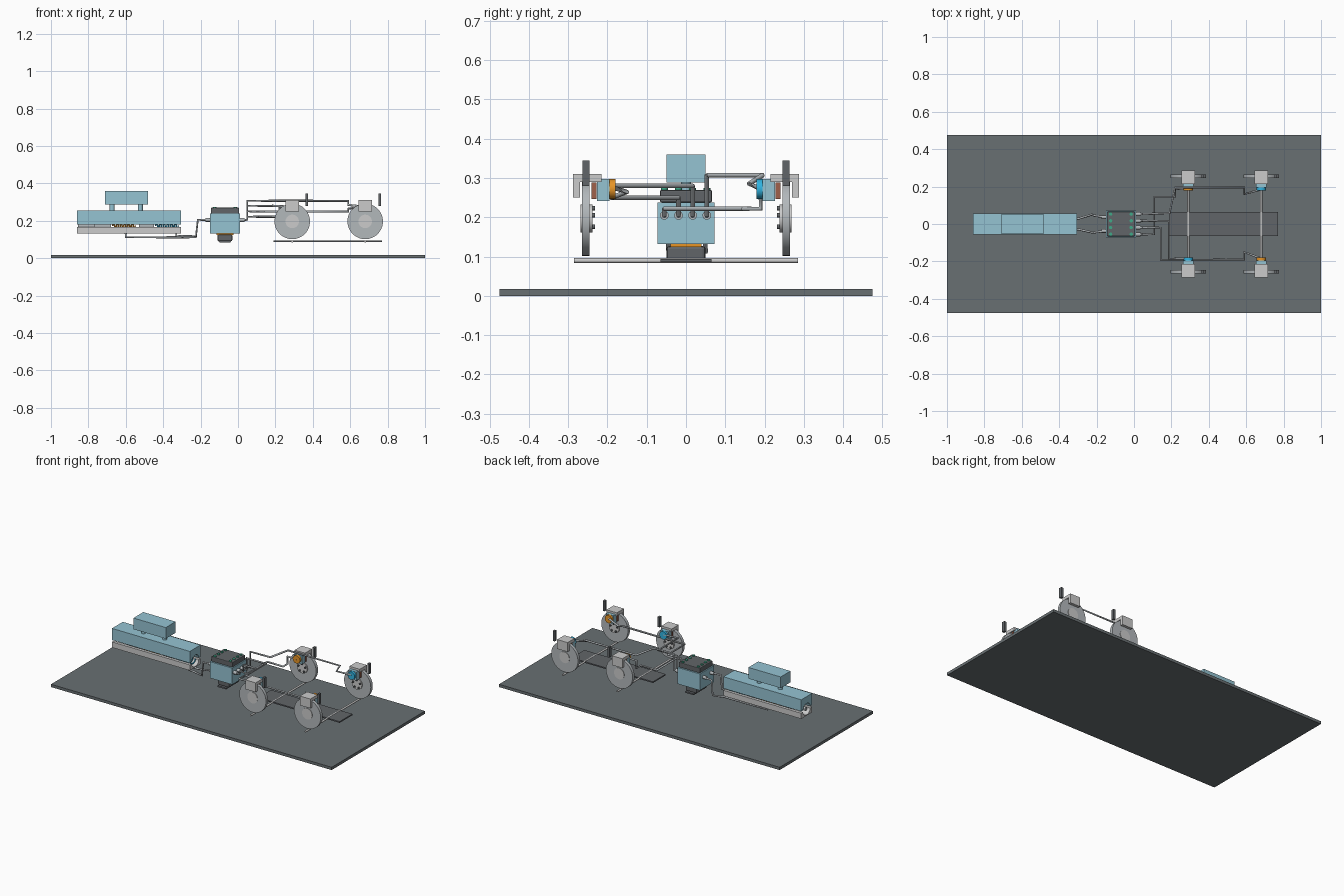
import bpy, math
from mathutils import Vector

if "Cube" in bpy.data.objects:
    bpy.data.objects.remove(bpy.data.objects["Cube"])


def mat(name, r, g, b):
    m = bpy.data.materials.new(name)
    m.diffuse_color = (r, g, b, 1)
    m.use_nodes = True
    m.node_tree.nodes["Principled BSDF"].inputs["Base Color"].default_value = m.diffuse_color
    return m


DARK = mat("dark_grey", .12, .13, .14)
BASE = mat("base_grey", .14, .16, .17)
BLUE = mat("pale_blue", .30, .55, .65)
ORANGE = mat("orange", .80, .30, .02)
CYAN = mat("cyan", .03, .45, .75)
BROWN = mat("brown", .35, .12, .07)
GREEN = mat("green", .05, .40, .25)
STEEL = mat("steel", .45, .48, .50)


def finish(o, name, m):
    o.name = name
    if m:
        o.data.materials.append(m)
    return o


def box(name, lo, hi, m=None, bevel=0):
    lo, hi = [[min(a, b) for a, b in zip(lo, hi)], [max(a, b) for a, b in zip(lo, hi)]]
    v = [(x, y, z) for x in (lo[0], hi[0]) for y in (lo[1], hi[1]) for z in (lo[2], hi[2])]
    f = [(0, 1, 3, 2), (4, 6, 7, 5), (0, 4, 5, 1), (2, 3, 7, 6), (0, 2, 6, 4), (1, 5, 7, 3)]
    me = bpy.data.meshes.new(name)
    me.from_pydata(v, [], f)
    o = bpy.data.objects.new(name, me)
    bpy.context.collection.objects.link(o)
    if bevel:
        b = o.modifiers.new("bevel", 'BEVEL')
        b.width, b.segments = bevel, 2
    return finish(o, name, m)


def rod(name, a, b, r, m=None, n=32):
    a, b = Vector(a), Vector(b)
    bpy.ops.mesh.primitive_cylinder_add(vertices=n, radius=r, depth=(b - a).length, location=(a + b) / 2)
    o = bpy.context.object
    o.rotation_euler = (b - a).to_track_quat('Z', 'Y').to_euler()
    bpy.ops.object.shade_smooth_by_angle()
    return finish(o, name, m)


def pipe(name, pts, r=.006, m=STEEL):
    c = bpy.data.curves.new(name, 'CURVE')
    c.dimensions = '3D'
    c.bevel_depth, c.bevel_resolution, c.use_fill_caps = r, 3, True
    s = c.splines.new('POLY')
    s.points.add(len(pts) - 1)
    for p, q in zip(s.points, pts):
        p.co = (*q, 1)
    o = bpy.data.objects.new(name, c)
    bpy.context.collection.objects.link(o)
    return finish(o, name, m)


def half_body(name, z_split, z_far, m):
    # block with a half-round bore along x
    r, s = .036, 1 if z_far > z_split else -1
    prof = [(-.055, z_split), (-.055, z_far), (.055, z_far), (.055, z_split)]
    prof += [(r * math.cos(i * math.pi / 12), z_split + s * r * .85 * math.sin(i * math.pi / 12)) for i in range(13)]
    n = len(prof)
    v = [(x, y, z) for x in (-.86, -.305) for y, z in prof]
    f = [tuple(range(n)), tuple(range(2 * n - 1, n - 1, -1))]
    f += [(i, i + n, (i + 1) % n + n, (i + 1) % n) for i in range(n)]
    if s < 0:
        f = [q[::-1] for q in f]
    me = bpy.data.meshes.new(name)
    me.from_pydata(v, [], f)
    o = bpy.data.objects.new(name, me)
    bpy.context.collection.objects.link(o)
    return finish(o, name, m)


# Base plate
box("base_plate", (-1, -.475, 0), (1, .475, .018), BASE)

# Master cylinder, cut open along the bore
half_body("cylinder_lower_half", .168, .132, None)
half_body("cylinder_upper_half", .18, .255, BLUE)
rod("push_rod", (-.855, 0, .174), (-.75, 0, .174), .012, STEEL)
for name, x0, x1, m in (("primary_piston", -.77, -.68, STEEL), ("secondary_piston", -.53, -.45, STEEL)):
    rod(name, (x0, 0, .174), (x1, 0, .174), .027, m)
for name, x0, m in (("primary_spring", -.67, ORANGE), ("secondary_spring", -.44, CYAN)):
    pipe(name, [(x0 + .12 * i / 72, .024 * math.cos(i * math.pi / 6), .174 + .024 * math.sin(i * math.pi / 6))
                for i in range(73)], .004, m)

# Fluid reservoir
box("reservoir", (-.71, -.05, .288), (-.48, .05, .36), BLUE)
for x in (-.673, -.522):
    rod("reservoir_port", (x, 0, .25), (x, 0, .29), .013, BLUE)

# Hydraulic control block
box("control_block", (-.15, -.073, .132), (.01, .073, .238), BLUE)
box("control_cover", (-.145, -.066, .238), (.006, .066, .270), DARK, .004)
box("motor_collar", (-.115, -.04, .125), (-.025, .04, .132), ORANGE)
box("pump_motor", (-.11, -.05, .09), (-.03, .05, .127), DARK, .008)
box("motor_foot", (-.10, -.065, .085), (-.04, .065, .094), DARK)
outlets = (-.055, -.019, .017, .053)
for y in outlets:
    rod("outlet_port", (.008, y, .205), (.035, y, .205), .011, STEEL, 16)
    for x in (-.125, -.015):
        rod("valve_cap", (x, y, .268), (x, y, .275), .009, GREEN, 16)
for y in (-.037, .037):
    rod("inlet_port", (-.175, y, .205), (-.148, y, .205), .010, STEEL, 16)

# Supply pipes from master cylinder to control block
pipe("primary_supply_pipe", [(-.6, .028, .14), (-.6, .028, .112), (-.30, .028, .112), (-.225, .05, .112),
                             (-.215, .045, .205), (-.15, .037, .205)])
pipe("secondary_supply_pipe", [(-.33, -.028, .14), (-.33, -.028, .118), (-.30, -.028, .118), (-.225, -.045, .118),
                               (-.215, -.045, .205), (-.15, -.037, .205)])

# Brake pipes to the four wheels
pipe("brake_pipe_a", [(.03, .053, .205), (.05, .053, .205), (.05, .053, .307), (.19, .058, .307), (.22, .195, .307),
                      (.59, .195, .307), (.59, .16, .285), (.68, .185, .275)])
pipe("brake_pipe_b", [(.03, -.055, .205), (.05, -.055, .205), (.05, -.055, .222), (.107, -.055, .222),
                      (.107, .145, .222), (.22, .145, .222), (.22, .19, .222), (.22, .19, .27), (.29, .185, .27)])
pipe("brake_pipe_c", [(.03, .017, .205), (.05, .017, .205), (.05, .017, .28), (.187, .017, .28),
                      (.187, -.185, .28), (.29, -.185, .275)])
pipe("brake_pipe_d", [(.03, -.019, .205), (.05, -.019, .205), (.05, -.019, .25), (.142, -.019, .25),
                      (.142, -.19, .25), (.59, -.19, .25), (.59, -.15, .265), (.68, -.185, .275)])

# Undercarriage
box("chassis_plate", (.19, -.065, .086), (.77, .065, .094), DARK)
for x in (.29, .68):
    rod("axle_beam", (x, -.285, .09), (x, .285, .09), .006)

# Wheel brakes
for x, front in ((.29, True), (.68, False)):
    for s in (-1, 1):
        col = CYAN if (s < 0) == front else ORANGE
        rod("brake_disc", (x, s * .245, .197), (x, s * .265, .197), .095, STEEL, 48)
        rod("disc_hub", (x, s * .238, .197), (x, s * .268, .197), .036)
        for i in range(5):
            a = math.pi / 2 + i * math.tau / 5
            bx, bz = x + .026 * math.cos(a), .197 + .026 * math.sin(a)
            rod("wheel_bolt", (bx, s * .231, bz), (bx, s * .24, bz), .006, DARK, 12)
        # caliper
        box("caliper_bridge", (x - .037, s * .215, .290), (x + .037, s * .287, .31))
        box("caliper_finger", (x - .037, s * .270, .25), (x + .037, s * .287, .291))
        box("caliper_housing", (x - .028, s * .195, .242), (x + .028, s * .226, .297), BLUE)
        rod("caliper_piston", (x, s * .18, .272), (x, s * .2, .272), .025, col)
        box("brake_pad", (x - .03, s * .228, .247), (x + .03, s * .241, .289), BROWN)
        # wheel speed sensor
        box("speed_sensor", (x + .07, s * .245, .28), (x + .085, s * .264, .345), DARK)
